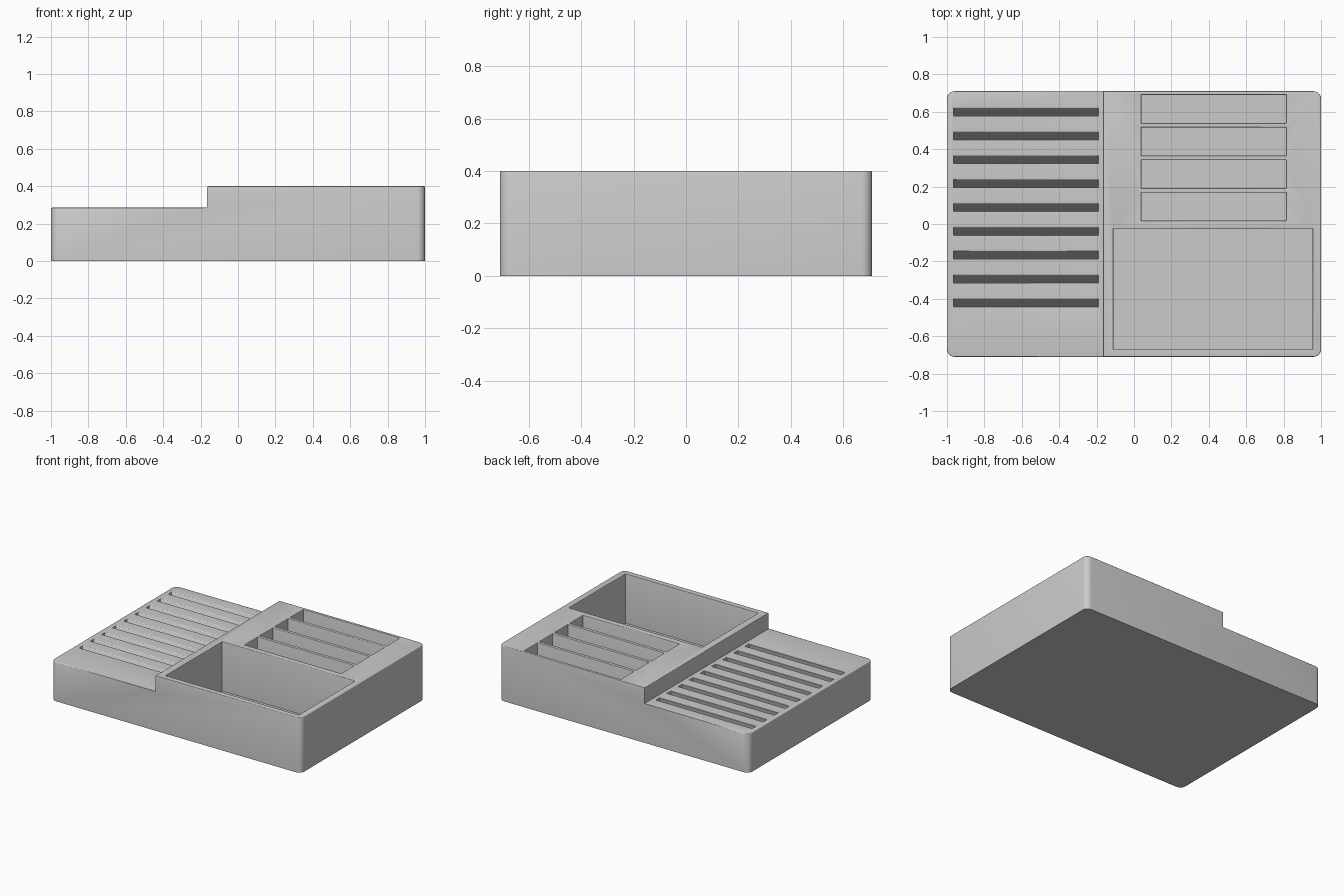
import bpy, bmesh, math
from mathutils import Matrix

if "Cube" in bpy.data.objects:
    bpy.data.objects.remove(bpy.data.objects["Cube"])

HALF_Y, LOW, HIGH, STEP, FLOOR = 0.71, 0.285, 0.4, -0.165, 0.04

grey = bpy.data.materials.new("light_grey")
grey.use_nodes = True
grey.diffuse_color = (0.6, 0.6, 0.6, 1)
grey.node_tree.nodes["Principled BSDF"].inputs["Base Color"].default_value = grey.diffuse_color


def make_object(name, bm):
    bmesh.ops.recalc_face_normals(bm, faces=bm.faces)
    mesh = bpy.data.meshes.new(name)
    bm.to_mesh(mesh)
    bm.free()
    obj = bpy.data.objects.new(name, mesh)
    bpy.context.collection.objects.link(obj)
    mesh.materials.append(grey)
    return obj


def add_box(bm, x0, x1, y0, y1, z0, z1, lean=0.0):
    """Box whose cross-section leans along y as it rises from the height LOW."""
    cube = bmesh.ops.create_cube(bm, size=1)["verts"]
    size = Matrix.Diagonal((x1 - x0, y1 - y0, z1 - z0, 1))
    place = Matrix.Translation(((x0 + x1) / 2, (y0 + y1) / 2, (z0 + z1) / 2))
    bmesh.ops.transform(bm, matrix=place @ size, verts=cube)
    for v in cube:
        v.co.y += (v.co.z - LOW) * lean


# Stepped body with rounded upright corners
bm = bmesh.new()
profile = [(-1, 0), (1, 0), (1, HIGH), (STEP, HIGH), (STEP, LOW), (-1, LOW)]
side = bm.faces.new([bm.verts.new((x, -HALF_Y, z)) for x, z in profile])
grown = bmesh.ops.extrude_face_region(bm, geom=[side])["geom"]
bmesh.ops.translate(bm, vec=(0, 2 * HALF_Y, 0),
                    verts=[g for g in grown if isinstance(g, bmesh.types.BMVert)])
corners = [e for e in bm.edges
           if all(abs(v.co.x) > 0.99 for v in e.verts)
           and abs(e.verts[0].co.z - e.verts[1].co.z) > 0.1]
bmesh.ops.bevel(bm, geom=corners, offset=0.04, segments=6, profile=0.5, affect='EDGES')
body = make_object("organizer_body", bm)

# Pockets: open tray, four compartments and nine leaning slots
bm = bmesh.new()
add_box(bm, -0.11, 0.955, -0.67, -0.025, FLOOR, 0.5)
for i in range(4):
    y = 0.018 + i * 0.174
    add_box(bm, 0.04, 0.813, y, y + 0.15, FLOOR, 0.5)
for i in range(9):
    y = 0.6 - i * 0.1275
    add_box(bm, -0.963, -0.192, y - 0.02, y + 0.02, 0.08, 0.32, math.tan(math.radians(20)))
cutter = make_object("pocket_cutter", bm)
cutter.hide_render = True

cut = body.modifiers.new("pockets", 'BOOLEAN')
cut.operation = 'DIFFERENCE'
cut.solver = 'EXACT'
cut.object = cutter
bpy.context.view_layer.objects.active = body
body.select_set(True)
bpy.ops.object.modifier_apply(modifier=cut.name)
bpy.data.objects.remove(cutter)

# Soften every upper rim, leaving the foot of the step and the base sharp
bm = bmesh.new()
bm.from_mesh(body.data)
rims = []
for e in bm.edges:
    heights = [v.co.z for v in e.verts]
    on_top = any(all(abs(z - top) < 1e-4 for z in heights) for top in (LOW, HIGH))
    if on_top and e.is_manifold and e.is_convex and e.calc_face_angle() > 0.3:
        rims.append(e)
bmesh.ops.bevel(bm, geom=rims, offset=0.007, segments=3, profile=0.5,
                affect='EDGES', clamp_overlap=True)
bm.to_mesh(body.data)
bm.free()

bpy.ops.object.shade_smooth_by_angle(angle=math.radians(35))
